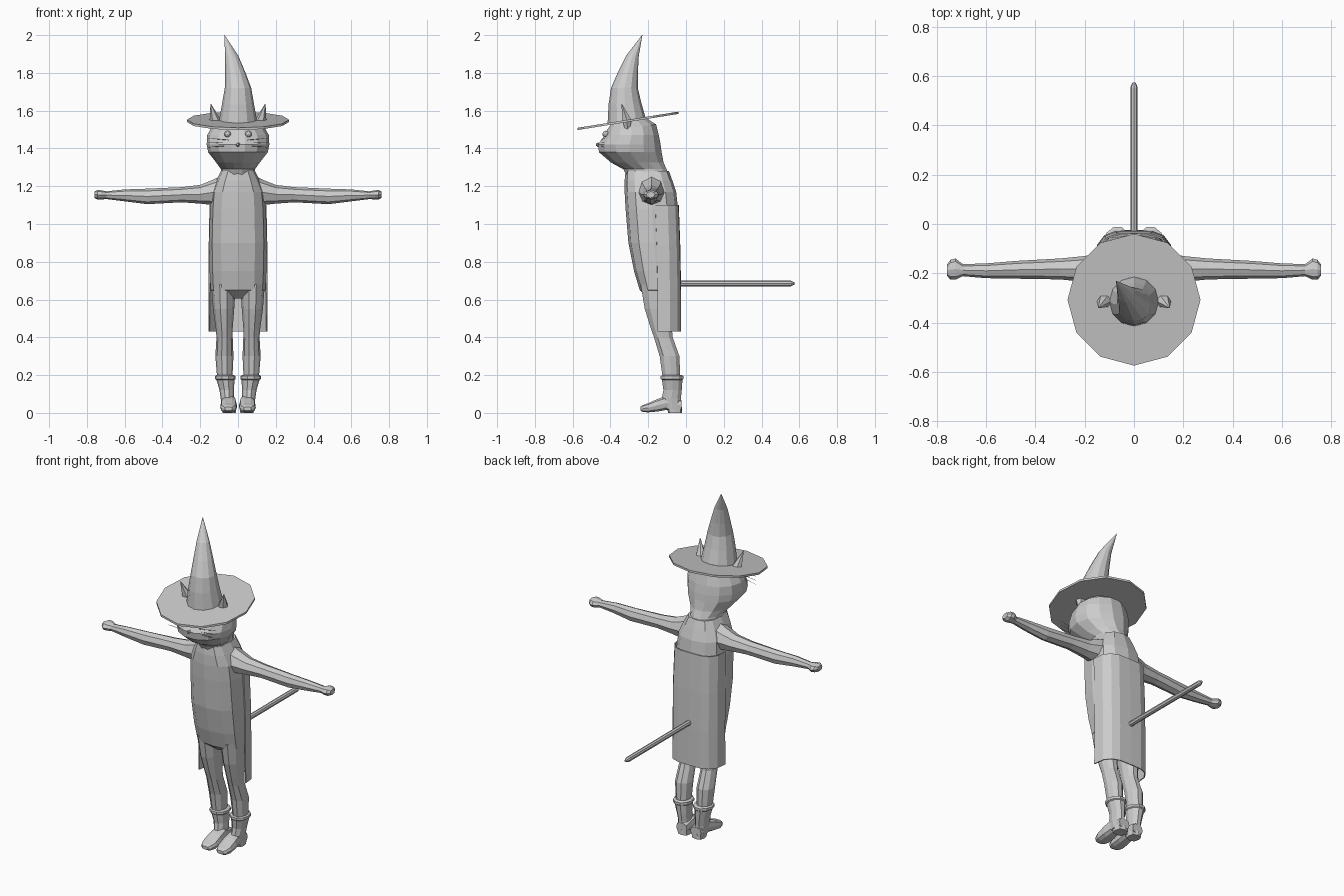
import bpy, bmesh, math


def finish(name, bm, mirror=False):
    bmesh.ops.recalc_face_normals(bm, faces=bm.faces)
    me = bpy.data.meshes.new(name)
    bm.to_mesh(me)
    bm.free()
    ob = bpy.data.objects.new(name, me)
    bpy.context.collection.objects.link(ob)
    if mirror:
        m = ob.modifiers.new("mirror", 'MIRROR')
        m.use_mirror_merge = False
    return ob


def loft(name, rings, axis='z', n=12, p=2.0, tilt=0.0, mirror=False):
    """Rings are (position, u0, u1, v0, v1[, own tilt]) along an axis; p > 2 squares them off."""
    bm = bmesh.new()
    loops = []
    for r in rings:
        pos, u0, u1, v0, v1 = r[:5]
        t = r[5] if len(r) > 5 else tilt
        loop = []
        for i in range(n):
            a = 2 * math.pi * i / n
            c, s = math.cos(a), math.sin(a)
            u = (u0 + u1) / 2 + (u1 - u0) / 2 * math.copysign(abs(c) ** (2 / p), c)
            dv = (v1 - v0) / 2 * math.copysign(abs(s) ** (2 / p), s)
            v, w = (v0 + v1) / 2 + dv, pos + t * dv
            co = {'z': (u, v, w), 'x': (w, u, v), 'y': (u, w, v)}[axis]
            loop.append(bm.verts.new(co))
        loops.append(loop)
    for a, b in zip(loops, loops[1:]):
        for i in range(n):
            j = (i + 1) % n
            bm.faces.new((a[i], a[j], b[j], b[i]))
    bm.faces.new(loops[0])
    bm.faces.new(loops[-1])
    return finish(name, bm, mirror)


# Torso
loft("torso", [
    (0.605, -.03, .03, -.19, -.09), (0.65, -.145, .145, -.245, -.035),
    (0.75, -.15, .15, -.275, -.033), (0.90, -.153, .153, -.305, -.034),
    (1.08, -.148, .148, -.32, -.042), (1.17, -.14, .14, -.325, -.052),
    (1.23, -.115, .115, -.325, -.072), (1.28, -.09, .09, -.32, -.09)], p=2.6)

# Head with forward muzzle
loft("head", [
    (1.24, -.09, .09, -.31, -.08), (1.29, -.09, .09, -.335, -.10),
    (1.325, -.115, .115, -.40, -.115), (1.38, -.158, .158, -.465, -.125),
    (1.42, -.166, .166, -.47, -.13), (1.47, -.163, .163, -.435, -.14),
    (1.51, -.142, .142, -.425, -.155, .13), (1.555, -.09, .09, -.39, -.22, .16)], n=14)

# Long coat tail, open at the front
bm = bmesh.new()
half = [(0, -.026), (.075, -.028), (.12, -.045), (.15, -.085), (.157, -.15)]
outline = [(-x, y) for x, y in half[:0:-1]] + half
rows = [[bm.verts.new((x * k, y + d, z)) for x, y in outline]
        for z, k, d in ((.43, 1, 0), (.65, .99, 0), (.88, .99, -.004), (1.1, .96, -.012))]
for a, b in zip(rows, rows[1:]):
    for i in range(len(outline) - 1):
        bm.faces.new((a[i], a[i + 1], b[i + 1], b[i]))
coat = finish("coat_tail", bm)
coat.modifiers.new("thickness", 'SOLIDIFY').thickness = 0.006

# Arms with simple hands
loft("arms", [
    (.06, -.26, -.11, 1.10, 1.272), (.13, -.25, -.115, 1.10, 1.235),
    (.20, -.235, -.13, 1.108, 1.207), (.30, -.225, -.14, 1.115, 1.195),
    (.48, -.222, -.15, 1.105, 1.187), (.60, -.22, -.16, 1.12, 1.183),
    (.695, -.212, -.163, 1.132, 1.173), (.725, -.226, -.14, 1.13, 1.178),
    (.745, -.226, -.145, 1.13, 1.18), (.76, -.21, -.165, 1.138, 1.172)],
    axis='x', n=8, mirror=True)

# Legs
loft("legs", [
    (.68, .012, .142, -.245, -.06), (.55, .02, .132, -.222, -.065),
    (.45, .028, .118, -.19, -.072), (.40, .028, .114, -.172, -.068),
    (.30, .024, .12, -.142, -.032), (.18, .03, .11, -.125, -.028)],
    n=10, mirror=True)

# Boot shafts with a rolled cuff
loft("boot_shafts", [
    (.02, .012, .085, -.12, -.022), (.08, .022, .092, -.13, -.024),
    (.12, .022, .098, -.122, -.02), (.175, .018, .114, -.13, -.016),
    (.18, .012, .122, -.137, -.01), (.195, .012, .122, -.137, -.01),
    (.2, .022, .114, -.127, -.02)], n=10, mirror=True)

# Boot feet and heels
loft("boot_feet", [
    (-.025, .012, .082, .012, .07), (-.10, .01, .086, .015, .092),
    (-.15, .006, .093, .006, .075), (-.20, .006, .094, .002, .052),
    (-.228, .016, .085, .004, .042), (-.241, .03, .07, .012, .032)],
    axis='y', n=10, p=2.8, mirror=True)
loft("boot_heels", [(0, .012, .082, -.095, -.022), (.03, .01, .085, -.1, -.022)],
     n=8, p=3, mirror=True)

# Tail sticking straight back
loft("tail", [
    (-.06, -.015, .015, .67, .70), (.555, -.015, .015, .67, .70),
    (.575, -.006, .006, .679, .691)], axis='y', n=8)

# Hat: tilted twelve-sided brim and bent pointed crown
loft("hat_brim", [
    (1.54, -.27, .27, -.575, -.04), (1.552, -.27, .27, -.575, -.04)], tilt=.16)
loft("hat_crown", [
    (1.55, -.10, .10, -.415, -.215, .16), (1.64, -.084, .084, -.41, -.238, .08),
    (1.72, -.07, .07, -.397, -.255), (1.80, -.068, .04, -.362, -.255),
    (1.89, -.068, .002, -.318, -.25), (2.0, -.073, -.071, -.233, -.231)])

# Ears poking through the brim
loft("ears", [
    (1.50, .10, .14, -.325, -.295), (1.55, .09, .15, -.34, -.285),
    (1.635, .142, .146, -.342, -.338)], n=6, mirror=True)

# Eyes
bm = bmesh.new()
bmesh.ops.create_icosphere(bm, subdivisions=2, radius=.018)
bmesh.ops.translate(bm, verts=bm.verts, vec=(.055, -.425, 1.476))
finish("eyes", bm, True)

# Nose
bm = bmesh.new()
bmesh.ops.create_icosphere(bm, subdivisions=1, radius=.012)
bmesh.ops.translate(bm, verts=bm.verts, vec=(0, -.466, 1.42))
finish("nose", bm)

# Whiskers
for k, z in enumerate((1.445, 1.43, 1.415)):
    e = 1.43 + (z - 1.43) * 1.6
    loft(f"whiskers_{k + 1}", [
        (.05, -.452, -.448, z - .002, z + .002),
        (.16, -.432, -.43, e - .001, e + .001)], axis='x', n=4, mirror=True)
